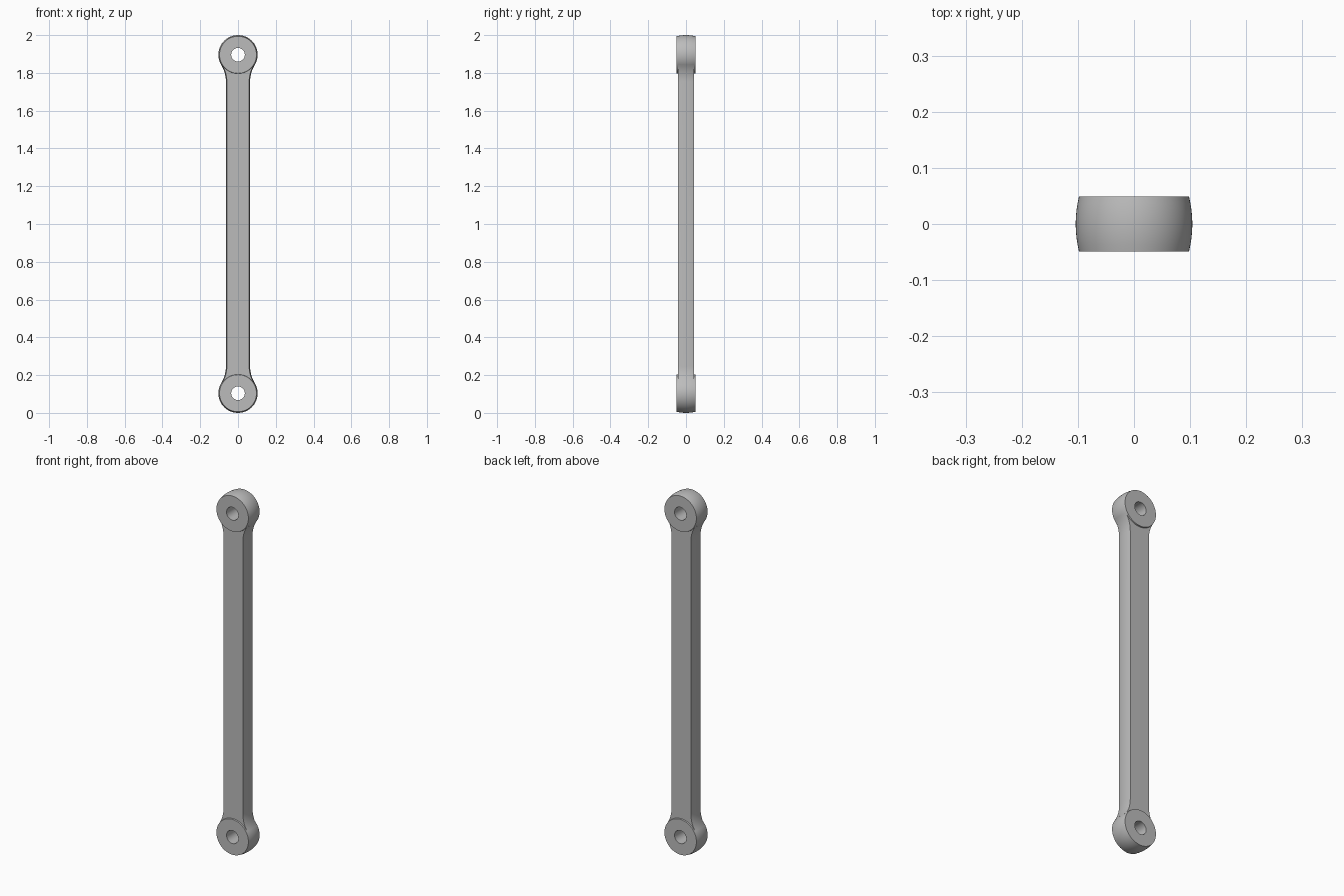
import bpy
import bmesh
from math import asin, acos, sin, cos, pi, sqrt

cube = bpy.data.objects.get("Cube")
if cube:
    bpy.data.objects.remove(cube)

RING_R, RIM_R, BORE_R, RING_Y = 0.104, 0.098, 0.036, 0.049
ROD_X, ROD_Y, BULGE, FILLET = 0.064, 0.042, 0.005, 0.17
CENTRES = (RING_R, 2 - RING_R)

steel = bpy.data.materials.new("grey_steel")
steel.use_nodes = True
GREY = (0.5, 0.5, 0.5, 1)
steel.diffuse_color = GREY
steel.node_tree.nodes["Principled BSDF"].inputs["Base Color"].default_value = GREY


def finish(name, bm, angle):
    bmesh.ops.recalc_face_normals(bm, faces=bm.faces[:])
    mesh = bpy.data.meshes.new(name)
    bm.to_mesh(mesh)
    bm.free()
    mesh.materials.append(steel)
    obj = bpy.data.objects.new(name, mesh)
    bpy.context.collection.objects.link(obj)
    bpy.ops.object.select_all(action="DESELECT")
    obj.select_set(True)
    bpy.context.view_layer.objects.active = obj
    bpy.ops.object.shade_smooth_by_angle(angle=angle)
    return obj


def skin(bm, loops, wrap):
    """Bridge equal closed loops of points with quads."""
    rows = [[bm.verts.new(p) for p in loop] for loop in loops]
    n = len(rows[0])
    for i in range(len(rows) if wrap else len(rows) - 1):
        a, b = rows[i], rows[(i + 1) % len(rows)]
        for j in range(n):
            k = (j + 1) % n
            bm.faces.new((a[j], a[k], b[k], b[j]))
    return rows


# Pierced end eyes with a crowned rim
def end_eye(name, zc, steps=64, arc=8):
    profile = [(BORE_R, -RING_Y)]
    for i in range(arc + 1):
        t = 2 * i / arc - 1
        profile.append((RING_R - (RING_R - RIM_R) * t * t, RING_Y * t))
    profile.append((BORE_R, RING_Y))
    loops = []
    for i in range(steps):
        a = 2 * pi * i / steps
        loops.append([(r * cos(a), y, zc + r * sin(a)) for r, y in profile])
    bm = bmesh.new()
    skin(bm, loops, True)
    finish(name, bm, pi / 6)


end_eye("lower_eye", CENTRES[0])
end_eye("upper_eye", CENTRES[1])

# Bar with crowned sides, flaring through fillets into the eyes
ang = acos((ROD_X + FILLET) / (RING_R + FILLET))
rise = (RING_R + FILLET) * sin(ang)
stations = []
for i in range(11):
    a = ang * (1 - i / 10)
    stations.append((rise - FILLET * sin(a), ROD_X + FILLET * (1 - cos(a))))
half = [(CENTRES[0] + d, w) for d, w in stations]
levels = half + [(2 - z, w) for z, w in reversed(half)]


def section(z, w, arc=8):
    side = []
    for i in range(arc + 1):
        t = 2 * i / arc - 1
        side.append((w - BULGE * t * t, ROD_Y * t, z))
    return side + [(-x, -y, z) for x, y, z in side]


bm = bmesh.new()
rows = skin(bm, [section(z, w) for z, w in levels], False)
for row in (rows[0], rows[-1]):
    bm.faces.new(row)
finish("link_bar", bm, pi / 6)
